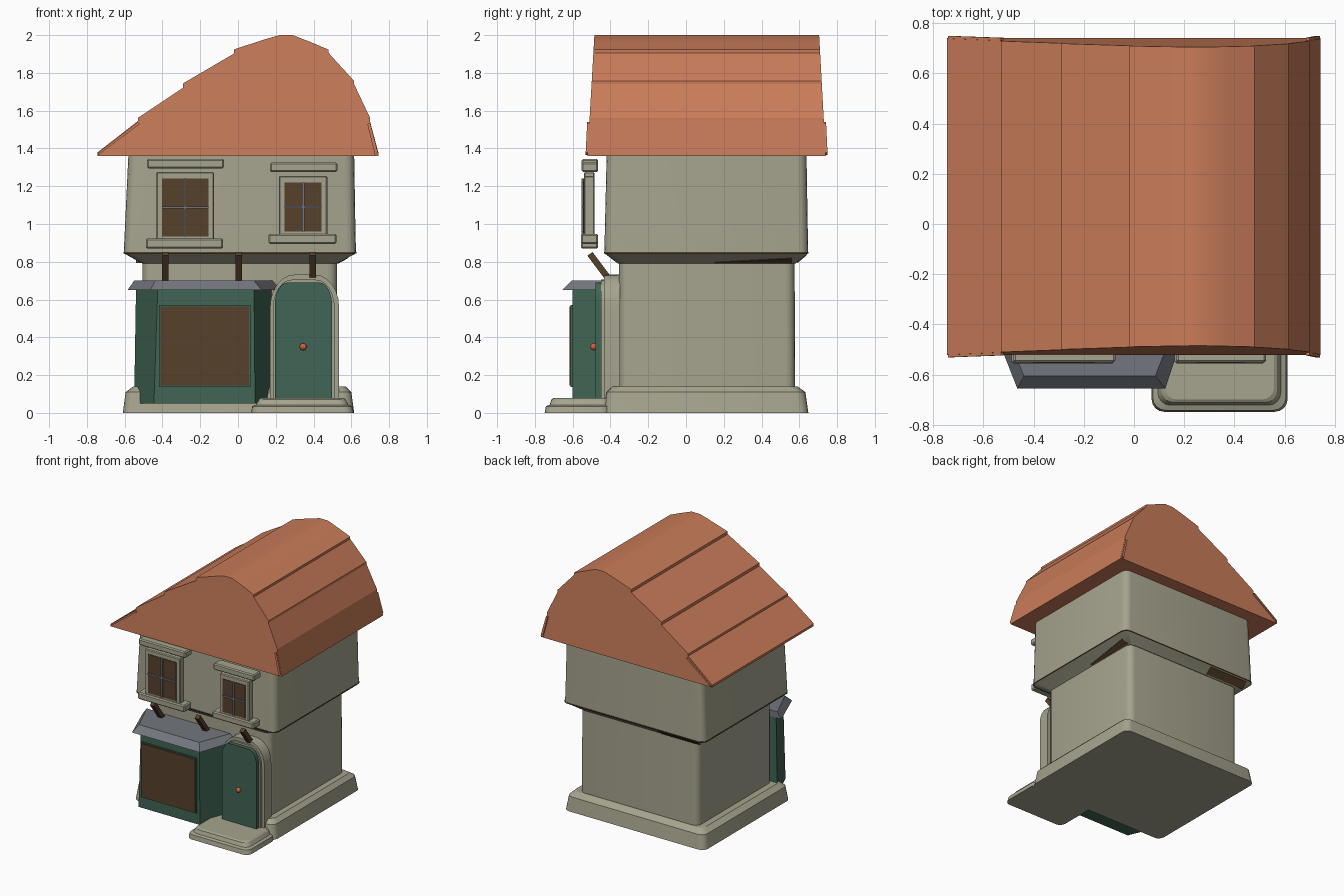
import bpy, bmesh, math
from mathutils import Vector

if "Cube" in bpy.data.objects:
    bpy.data.objects.remove(bpy.data.objects["Cube"])


def material(name, r, g, b):
    m = bpy.data.materials.new(name)
    m.use_nodes = True
    m.diffuse_color = (r, g, b, 1)
    m.node_tree.nodes["Principled BSDF"].inputs["Base Color"].default_value = (r, g, b, 1)
    return m


STONE = material("pale stone", 0.38, 0.37, 0.27)
TILE = material("terracotta", 0.58, 0.2, 0.1)
GREEN = material("dark green", 0.05, 0.13, 0.09)
WOOD = material("dark wood", 0.095, 0.052, 0.025)
SLATE = material("slate grey", 0.17, 0.185, 0.21)
COPPER = material("copper", 0.6, 0.12, 0.04)


def finish(name, bm, mat, smooth=True):
    bmesh.ops.recalc_face_normals(bm, faces=bm.faces)
    mesh = bpy.data.meshes.new(name)
    bm.to_mesh(mesh)
    bm.free()
    mesh.materials.append(mat)
    ob = bpy.data.objects.new(name, mesh)
    bpy.context.collection.objects.link(ob)
    if smooth:
        bpy.ops.object.select_all(action="DESELECT")
        ob.select_set(True)
        bpy.context.view_layer.objects.active = ob
        bpy.ops.object.shade_smooth_by_angle(angle=math.radians(25))
    return ob


def loft(name, rings, mat, smooth=True):
    """Skin a stack of equal-length closed rings and cap both ends."""
    bm = bmesh.new()
    rows = [[bm.verts.new(p) for p in ring] for ring in rings]
    n = len(rows[0])
    for a, b in zip(rows, rows[1:]):
        for i in range(n):
            j = (i + 1) % n
            bm.faces.new((a[i], a[j], b[j], b[i]))
    bm.faces.new(rows[0])
    bm.faces.new(rows[-1])
    return finish(name, bm, mat, smooth)


def rounded(x0, x1, y0, y1, z, r=0.05, seg=4):
    ring = []
    corners = ((x1 - r, y1 - r), (x0 + r, y1 - r), (x0 + r, y0 + r), (x1 - r, y0 + r))
    for q, (cx, cy) in enumerate(corners):
        for s in range(seg + 1):
            a = math.pi / 2 * (q + s / seg)
            ring.append((cx + r * math.cos(a), cy + r * math.sin(a), z))
    return ring


def box(name, x0, x1, y0, y1, z0, z1, mat, bevel=0.0):
    bm = bmesh.new()
    bmesh.ops.create_cube(bm, size=1)
    for v in bm.verts:
        v.co = ((x0 + x1) / 2 + v.co.x * (x1 - x0),
                (y0 + y1) / 2 + v.co.y * (y1 - y0),
                (z0 + z1) / 2 + v.co.z * (z1 - z0))
    if bevel:
        bmesh.ops.bevel(bm, geom=bm.edges[:], offset=bevel, segments=1, affect="EDGES")
    return finish(name, bm, mat, False)


def along_y(pts, y):
    return [(x, y, z) for x, z in pts]


# Masonry body
loft("plinth", [rounded(-0.61, 0.615, -0.435, 0.648, 0),
                rounded(-0.595, 0.6, -0.42, 0.632, 0.11),
                rounded(-0.555, 0.57, -0.39, 0.59, 0.14)], STONE)
loft("ground_floor", [rounded(-0.505, 0.525, -0.355, 0.578, 0.13),
                      rounded(-0.505, 0.525, -0.355, 0.575, 0.81)], STONE)
loft("upper_floor", [rounded(-0.505, 0.525, -0.36, 0.58, 0.79),
                     rounded(-0.605, 0.625, -0.432, 0.647, 0.845),
                     rounded(-0.6, 0.622, -0.43, 0.645, 0.95),
                     rounded(-0.58, 0.615, -0.42, 0.638, 1.37)], STONE)
loft("floor_band", [rounded(-0.607, 0.627, -0.434, 0.649, 0.843),
                    rounded(-0.607, 0.627, -0.434, 0.649, 0.851)], WOOD)

# Timber showing under the overhang, at the back and on the left
loft("back_soffit_timber", [[(x, 0.59, 0.793), (x, 0.637, 0.833), (x, 0.637, 0.842), (x, 0.59, 0.81)]
                            for x in (-0.54, -0.2)], WOOD, False)
loft("side_soffit_timber", [[(0.53, y, 0.79), (0.53 + w, y, 0.79 + w * 0.55),
                             (0.53 + w, y, 0.81 + w * 0.5), (0.53, y, 0.81)]
                            for y, w in ((0.15, 0.01), (0.56, 0.05))], WOOD, False)

# Roof: stepped courses with gables that lean inward
left = [(-0.745, 1.36), (-0.745, 1.378), (-0.53, 1.545), (-0.53, 1.562), (-0.29, 1.722),
        (-0.29, 1.745), (-0.02, 1.903), (-0.02, 1.925), (0.15, 1.98)]
right = [(0.22, 2.0), (0.29, 2.0), (0.38, 1.965), (0.48, 1.923), (0.48, 1.905), (0.615, 1.757),
         (0.615, 1.74), (0.7, 1.56), (0.7, 1.54), (0.743, 1.378), (0.743, 1.36)]


def lean(z, low, high):
    return low + (high - low) * (z - 1.36) / 0.64


profile = left + right
loft("roof", [[(x, lean(z, -0.522, -0.485), z) for x, z in profile],
              [(x, lean(z, 0.74, 0.705), z) for x, z in profile]], TILE)
for name, pts in (("right_eave", [(-0.74, 1.365), (-0.74, 1.378), (-0.53, 1.54), (-0.52, 1.53)]),
                  ("left_eave", [(0.725, 1.365), (0.741, 1.378), (0.7, 1.535), (0.685, 1.53)])):
    loft(name, [[(x, lean(z, -0.532, -0.5), z) for x, z in pts],
                [(x, lean(z, 0.75, 0.72), z) for x, z in pts]], TILE, False)


# Upper windows
def window(name, x0, x1, z0, z1):
    xm, zm = (x0 + x1) / 2, (z0 + z1) / 2
    box(name + "_frame", x0 - 0.03, x1 + 0.03, -0.54, -0.485, z0 - 0.03, z1 + 0.035, STONE, 0.006)
    box(name + "_pane", x0, x1, -0.544, -0.53, z0, z1, WOOD)
    box(name + "_mullion", xm - 0.006, xm + 0.006, -0.553, -0.54, z0, z1, SLATE)
    box(name + "_crossbar", x0, x1, -0.553, -0.54, zm - 0.006, zm + 0.006, SLATE)
    box(name + "_lintel", x0 - 0.078, x1 + 0.083, -0.552, -0.465, z1 + 0.055, z1 + 0.105, STONE, 0.008)
    box(name + "_sill", x0 - 0.085, x1 + 0.078, -0.556, -0.465, z0 - 0.065, z0 - 0.012, STONE, 0.008)


window("right_window", -0.403, -0.157, 0.935, 1.24)
window("left_window", 0.247, 0.443, 0.96, 1.22)


# Sloping support beams
for i, x in enumerate((-0.385, 0.005, 0.395)):
    section = [(-0.522, 0.832), (-0.495, 0.852), (-0.345, 0.652), (-0.372, 0.632)]
    loft(f"support_beam_{i + 1}", [[(px, y, z) for y, z in section]
                                   for px in (x - 0.017, x + 0.017)], WOOD, False)


# Shop bay with a slate cover
def trapezoid(f0, f1, b0, b1, front, z):
    return [(b0, -0.35, z), (f0, front, z), (f1, front, z), (b1, -0.35, z)]


loft("bay", [trapezoid(-0.445, 0.09, -0.55, 0.185, -0.602, 0.05),
             trapezoid(-0.425, 0.085, -0.54, 0.18, -0.602, 0.655)], GREEN, False)
box("bay_window_edge", -0.418, 0.066, -0.611, -0.6, 0.137, 0.572, GREEN)
box("bay_window", -0.41, 0.058, -0.618, -0.61, 0.145, 0.564, WOOD)
loft("bay_cover", [trapezoid(-0.465, 0.125, -0.585, 0.225, -0.655, 0.65),
                   trapezoid(-0.438, 0.085, -0.55, 0.185, -0.605, 0.7)], SLATE, False)


# Door with arched surround
def arch(x0, x1, z0, z1, rx, rz, seg=6):
    pts = [(x0, z0), (x1, z0)]
    for cx, start in ((x1 - rx, 0), (x0 + rx, math.pi / 2)):
        for s in range(seg + 1):
            a = start + math.pi / 2 * s / seg
            pts.append((cx + rx * math.cos(a), z1 - rz + rz * math.sin(a)))
    return pts


surround = arch(0.17, 0.535, 0.05, 0.732, 0.13, 0.17)
loft("door_surround", [along_y(surround, -0.435), along_y(surround, -0.35)], STONE)
inner = arch(0.185, 0.512, 0.06, 0.705, 0.1, 0.15)
loft("door_inner_trim", [along_y(inner, -0.45), along_y(inner, -0.42)], STONE)
leaf = arch(0.195, 0.498, 0.075, 0.69, 0.065, 0.12)
loft("door", [along_y(leaf, -0.48), along_y(leaf, -0.43)], GREEN)
bm = bmesh.new()
bmesh.ops.create_uvsphere(bm, u_segments=12, v_segments=8, radius=0.019)
bmesh.ops.translate(bm, verts=bm.verts, vec=Vector((0.345, -0.488, 0.35)))
finish("door_knob", bm, COPPER)

# Front step
loft("front_step", [rounded(0.07, 0.612, -0.748, -0.4, 0),
                    rounded(0.075, 0.605, -0.742, -0.4, 0.035),
                    rounded(0.095, 0.585, -0.722, -0.4, 0.043),
                    rounded(0.11, 0.57, -0.712, -0.4, 0.072),
                    rounded(0.122, 0.558, -0.7, -0.4, 0.08)], STONE)
